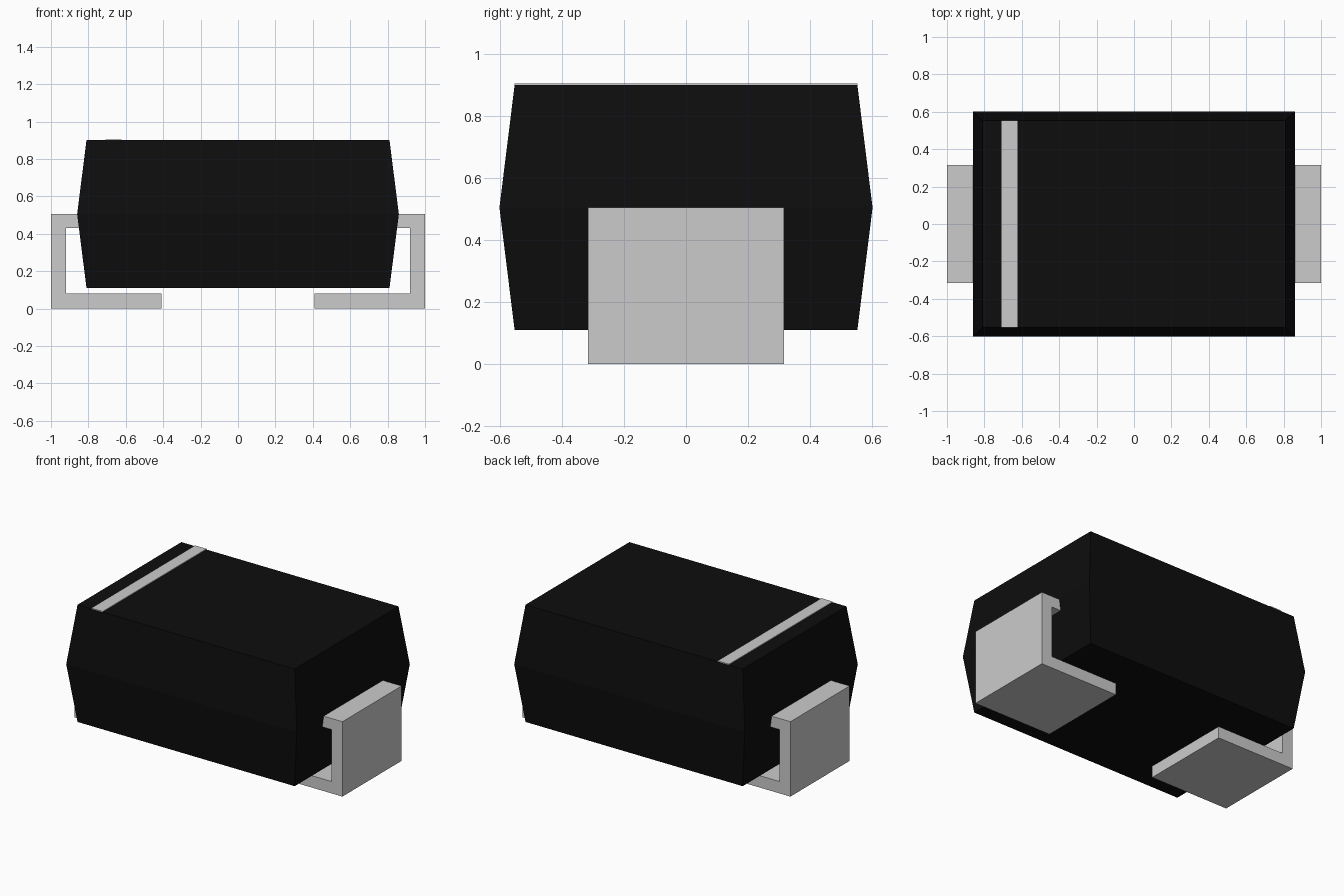
import bpy, bmesh

if "Cube" in bpy.data.objects:
    bpy.data.objects.remove(bpy.data.objects["Cube"])


def add_object(name, bm, color=None):
    bmesh.ops.recalc_face_normals(bm, faces=bm.faces)
    mesh = bpy.data.meshes.new(name)
    bm.to_mesh(mesh)
    bm.free()
    obj = bpy.data.objects.new(name, mesh)
    bpy.context.collection.objects.link(obj)
    if color:
        mat = bpy.data.materials.new(name + "_material")
        mat.diffuse_color = (*color, 1)
        mat.use_nodes = True
        mat.node_tree.nodes["Principled BSDF"].inputs["Base Color"].default_value = mat.diffuse_color
        mesh.materials.append(mat)
    return obj


# Moulded body: rectangular rings, widest at the parting line
bm = bmesh.new()
rings = []
for x, y, z in [(0.81, 0.553, 0.11), (0.86, 0.602, 0.505), (0.81, 0.553, 0.90)]:
    corners = [(-x, -y), (x, -y), (x, y), (-x, y)]
    rings.append([bm.verts.new((px, py, z)) for px, py in corners])
bm.faces.new(rings[0])
bm.faces.new(rings[-1])
for low, high in zip(rings, rings[1:]):
    for i in range(4):
        j = (i + 1) % 4
        bm.faces.new((low[i], low[j], high[j], high[i]))
add_object("body", bm, (0.004, 0.004, 0.004))

# Bent metal leads: C-shaped profile extruded across the width
profile = [(0.82, 0.505), (1.0, 0.505), (1.0, 0.0), (0.41, 0.0),
           (0.41, 0.08), (0.92, 0.08), (0.92, 0.43), (0.82, 0.43)]
half_width = 0.316
for name, side in [("left_lead", -1), ("right_lead", 1)]:
    bm = bmesh.new()
    face = bm.faces.new([bm.verts.new((side * x, -half_width, z)) for x, z in profile])
    ext = bmesh.ops.extrude_face_region(bm, geom=[face], use_keep_orig=True)
    verts = [v for v in ext["geom"] if isinstance(v, bmesh.types.BMVert)]
    bmesh.ops.translate(bm, verts=verts, vec=(0, 2 * half_width, 0))
    add_object(name, bm)

# Polarity stripe: thin raised bar on top
bm = bmesh.new()
bmesh.ops.create_cube(bm, size=1)
bmesh.ops.scale(bm, verts=bm.verts, vec=(0.085, 1.106, 0.015))
bmesh.ops.translate(bm, verts=bm.verts, vec=(-0.665, 0, 0.8975))
add_object("polarity_stripe", bm)
